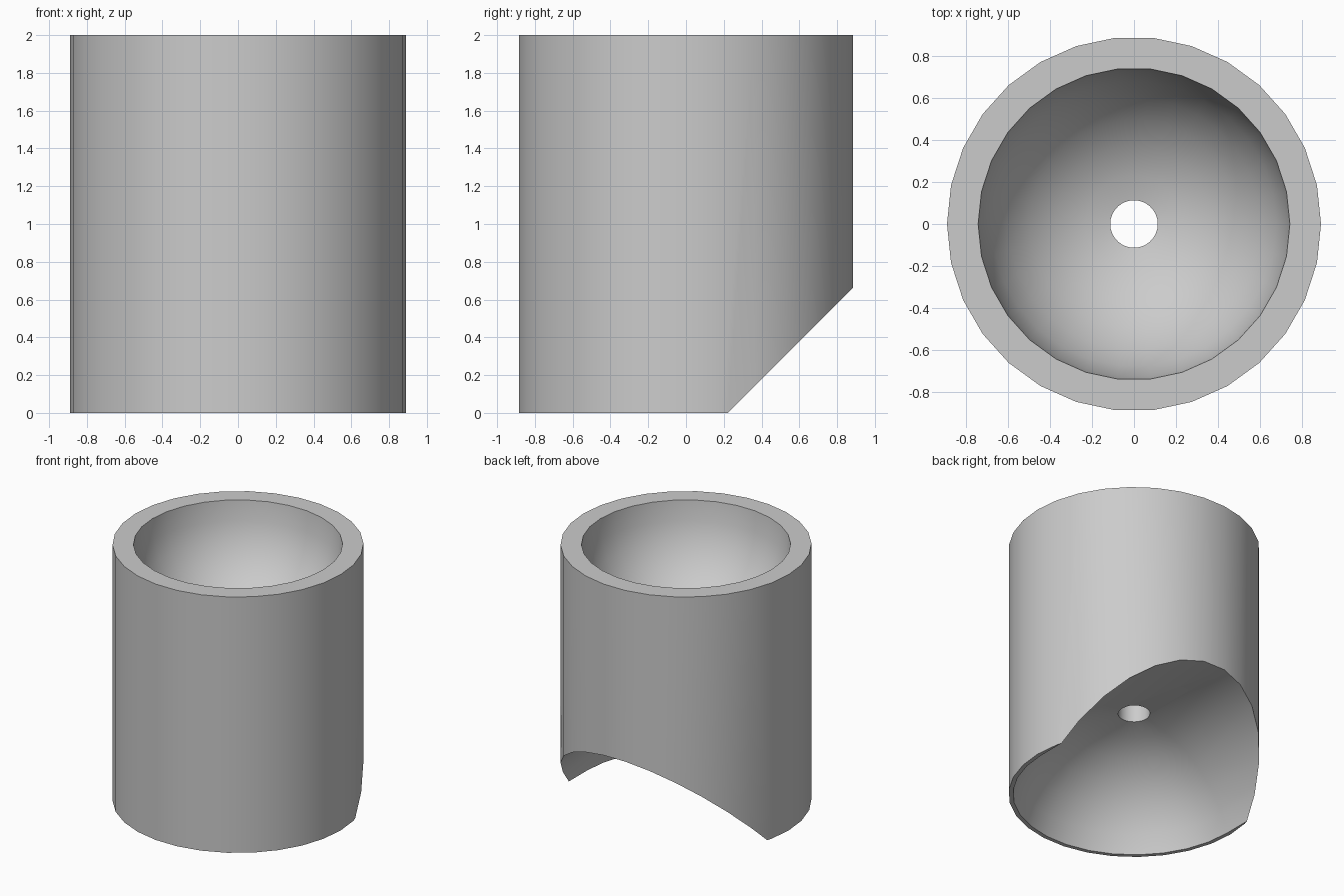
import bpy
import bmesh
from math import pi, radians, sin, cos
from mathutils import Matrix, Vector

cube = bpy.data.objects.get("Cube")
if cube:
    bpy.data.objects.remove(cube, do_unlink=True)

SIDES = 30
RINGS = SIDES // 2
HEIGHT = 2.0
OUTER_R = 0.889
BOWL_R = 0.741
DOME_Z = -0.222      # centre of the lower hollow
BOWL_Z = HEIGHT      # centre of the upper hollow


def make_object(name, bm):
    bmesh.ops.recalc_face_normals(bm, faces=bm.faces)
    mesh = bpy.data.meshes.new(name)
    bm.to_mesh(mesh)
    bm.free()
    obj = bpy.data.objects.new(name, mesh)
    bpy.context.collection.objects.link(obj)
    return obj


def cylinder(name, radius, bottom, top):
    bm = bmesh.new()
    place = Matrix.Translation((0, 0, (bottom + top) / 2)) @ Matrix.Rotation(pi / 2, 4, "Z")
    bmesh.ops.create_cone(bm, cap_ends=True, segments=SIDES, radius1=radius,
                          radius2=radius, depth=top - bottom, matrix=place)
    return make_object(name, bm)


def fill_open_edges(bm):
    bmesh.ops.holes_fill(bm, edges=[e for e in bm.edges if e.is_boundary], sides=0)


def round_ended_cutter(name, radius, centre_z, direction):
    """Half a flat-poled sphere continued as a straight tube along the direction."""
    bm = bmesh.new()
    # Sphere turned from a half circle of evenly spaced rings
    angles = [pi * (i + 0.5) / RINGS for i in range(RINGS)]
    profile = [bm.verts.new((radius * sin(a), 0, radius * cos(a))) for a in angles]
    edges = [bm.edges.new(pair) for pair in zip(profile, profile[1:])]
    bmesh.ops.spin(bm, geom=profile + edges, cent=(0, 0, 0), axis=(0, 0, 1),
                   angle=2 * pi, steps=SIDES)
    bmesh.ops.remove_doubles(bm, verts=bm.verts, dist=1e-4)
    fill_open_edges(bm)
    # Keep the far half and draw its rim out into a tube
    bmesh.ops.bisect_plane(bm, geom=bm.verts[:] + bm.edges[:] + bm.faces[:], dist=1e-4,
                           plane_co=(0, 0, 0), plane_no=direction, clear_outer=True)
    rim = [e for e in bm.edges if e.is_boundary]
    tube = bmesh.ops.extrude_edge_only(bm, edges=rim)["geom"]
    bmesh.ops.translate(bm, vec=Vector(direction) * 2,
                        verts=[g for g in tube if isinstance(g, bmesh.types.BMVert)])
    fill_open_edges(bm)
    bmesh.ops.translate(bm, vec=(0, 0, centre_z), verts=bm.verts)
    return make_object(name, bm)


# Outer body, then the hollows taken out of it
body = cylinder("cup_body", OUTER_R, 0, HEIGHT)
cutters = [
    round_ended_cutter("upper_bowl_cutter", BOWL_R, BOWL_Z, (0, 0, 1)),
    round_ended_cutter("lower_outlet_cutter", OUTER_R, DOME_Z, (0, 1, 0)),
    cylinder("drain_hole_cutter", 0.113, 0.3, 1.7),
]

bpy.ops.object.select_all(action="DESELECT")
body.select_set(True)
bpy.context.view_layer.objects.active = body
for cutter in cutters:
    cutter.hide_render = True
    cut = body.modifiers.new(cutter.name, "BOOLEAN")
    cut.operation = "DIFFERENCE"
    cut.solver = "EXACT"
    cut.object = cutter
    bpy.ops.object.modifier_apply(modifier=cut.name)
    bpy.data.objects.remove(cutter, do_unlink=True)

# Merge slivers along the outlet edge
bm = bmesh.new()
bm.from_mesh(body.data)
bmesh.ops.remove_doubles(bm, verts=bm.verts, dist=1e-4)
bm.to_mesh(body.data)
bm.free()

# Plain grey finish
grey = bpy.data.materials.new("light_grey")
grey.use_nodes = True
colour = (0.6, 0.6, 0.6, 1)
grey.diffuse_color = colour
grey.node_tree.nodes["Principled BSDF"].inputs["Base Color"].default_value = colour
body.data.materials.clear()
body.data.materials.append(grey)

bpy.ops.object.shade_smooth_by_angle(angle=radians(30))
